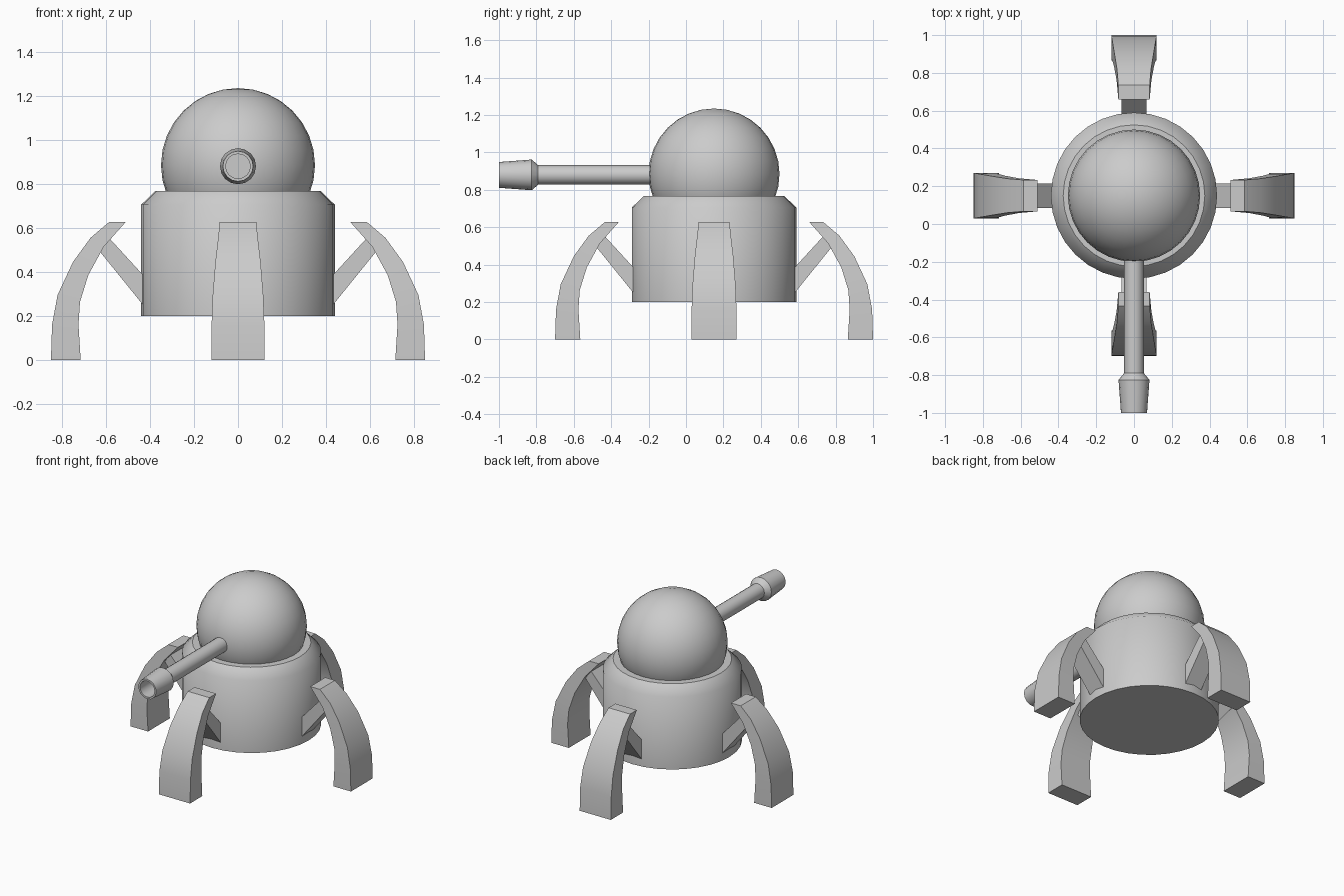
import bpy, bmesh, math
from mathutils import Matrix, Vector

if "Cube" in bpy.data.objects:
    bpy.data.objects.remove(bpy.data.objects["Cube"], do_unlink=True)

CENTRE = Vector((0, 0.15, 0))

grey = bpy.data.materials.new("light_grey")
grey.use_nodes = True
colour = (0.6, 0.6, 0.6, 1)
grey.diffuse_color = colour
grey.node_tree.nodes["Principled BSDF"].inputs["Base Color"].default_value = colour


def finish(name, bm, matrix, angle):
    """Turn a bmesh into a named, shaded object."""
    bmesh.ops.recalc_face_normals(bm, faces=bm.faces)
    mesh = bpy.data.meshes.new(name)
    bm.to_mesh(mesh)
    bm.free()
    mesh.materials.append(grey)
    obj = bpy.data.objects.new(name, mesh)
    bpy.context.collection.objects.link(obj)
    obj.matrix_world = matrix
    bpy.ops.object.select_all(action="DESELECT")
    obj.select_set(True)
    bpy.context.view_layer.objects.active = obj
    bpy.ops.object.shade_smooth_by_angle(angle=math.radians(angle))
    return obj


def lathe(name, profile, sides, matrix, angle):
    """Spin (radius, height) points about z and cap both ends."""
    bm = bmesh.new()
    rings = []
    for r, h in profile:
        turns = [2 * math.pi * i / sides for i in range(sides)]
        rings.append([bm.verts.new((r * math.cos(t), r * math.sin(t), h)) for t in turns])
    for low, high in zip(rings, rings[1:]):
        for i in range(sides):
            j = (i + 1) % sides
            bm.faces.new((low[i], low[j], high[j], high[i]))
    bm.faces.new(rings[0])
    bm.faces.new(rings[-1])
    # Only the cap rims of the body stay crisp
    obj_faces = [f for f in bm.faces if len(f.verts) > 4]
    for f in obj_faces:
        for e in f.edges:
            e.smooth = False
    return finish(name, bm, matrix, angle)


def strip(name, outer, inner, matrix):
    """Solid swept between two lists of (x, z, half width)."""
    bm = bmesh.new()
    loops = []
    for (xo, zo, wo), (xi, zi, wi) in zip(outer, inner):
        corners = ((xo, -wo, zo), (xo, wo, zo), (xi, wi, zi), (xi, -wi, zi))
        loops.append([bm.verts.new(c) for c in corners])
    for a, b in zip(loops, loops[1:]):
        for i in range(4):
            j = (i + 1) % 4
            bm.faces.new((a[i], a[j], b[j], b[i]))
    bm.faces.new(loops[0])
    bm.faces.new(loops[-1])
    return finish(name, bm, matrix, 30)


# Drum body with a chamfered shoulder
lathe("body", [(0.44, 0.2), (0.44, 0.705), (0.375, 0.768)], 32,
      Matrix.Translation(CENTRE), 60)

# Round turret dome
bm = bmesh.new()
bmesh.ops.create_uvsphere(bm, u_segments=32, v_segments=16, radius=0.35)
finish("turret_dome", bm, Matrix.Translation(CENTRE + Vector((0, 0, 0.885))), 30)

# Gun barrel and hollow muzzle, pointing forward
forward = Matrix.Translation((0, 0, 0.88)) @ Matrix.Rotation(math.pi / 2, 4, "X")
lathe("barrel", [(0.052, 0.1), (0.052, 0.8)], 16, forward, 40)
lathe("muzzle", [(0.052, 0.79), (0.082, 0.825), (0.069, 1.0), (0.056, 1.0), (0.056, 0.86)],
      16, forward, 40)

# Four curved legs, each braced to the body
leg_outer = [(0.85, 0, 0.12), (0.845, 0.16, 0.12), (0.82, 0.295, 0.115),
             (0.75, 0.445, 0.103), (0.67, 0.555, 0.09), (0.585, 0.627, 0.083)]
leg_inner = [(0.715, 0, 0.12), (0.725, 0.16, 0.12), (0.718, 0.264, 0.115),
             (0.68, 0.386, 0.105), (0.61, 0.514, 0.092), (0.51, 0.627, 0.083)]
brace_top = [(0.38, 0.46, 0.065), (0.44, 0.395, 0.065), (0.582, 0.55, 0.065)]
brace_top[0] = (0.40, 0.352, 0.065)
brace_low = [(0.40, 0.21, 0.065), (0.44, 0.26, 0.065), (0.63, 0.495, 0.065)]
for k, side in enumerate(("left", "back", "right", "front")):
    turn = Matrix.Translation(CENTRE) @ Matrix.Rotation(k * math.pi / 2, 4, "Z")
    strip(side + "_leg", leg_outer, leg_inner, turn)
    strip(side + "_leg_brace", brace_top, brace_low, turn)
